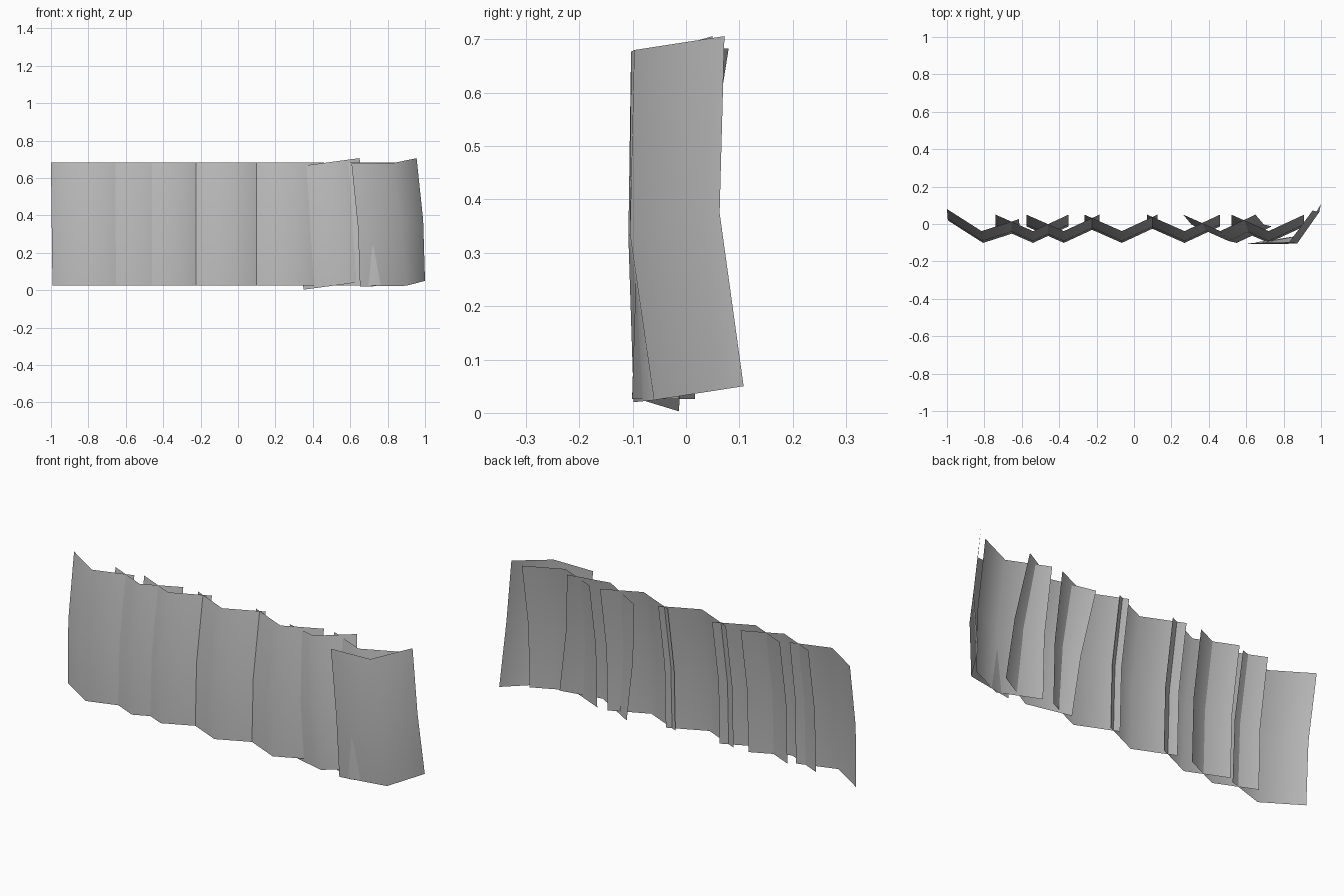
import bpy
from mathutils import Matrix, Vector

cube = bpy.data.objects.get("Cube")
if cube:
    bpy.data.objects.remove(cube, do_unlink=True)

grey = bpy.data.materials.new("plain_grey")
grey.use_nodes = True
colour = (0.5, 0.5, 0.5, 1)
grey.diffuse_color = colour
grey.node_tree.nodes["Principled BSDF"].inputs["Base Color"].default_value = colour

# Each row: height, and how far it swings forward from the top edge
ROWS = ((0.683, 0.0), (0.35, -0.053), (0.026, -0.063))


def add_panel(name, points):
    """Folded sheet of three rows by three columns."""
    faces = []
    for r in range(2):
        for c in range(2):
            a = r * 3 + c
            faces.append((a, a + 3, a + 4, a + 1))
    mesh = bpy.data.meshes.new(name)
    mesh.from_pydata(points, [], faces)
    mesh.materials.append(grey)
    mesh.shade_smooth()
    obj = bpy.data.objects.new(name, mesh)
    bpy.context.collection.objects.link(obj)
    return obj


def folded(fold_x, left=(-0.2, 0.05), right=(0.19, 0.05), drift=0.0):
    """Points of a sheet folded along a vertical line, tips swept back."""
    columns = (left, (0, -0.038), right)
    return [Vector((fold_x + x + drift * i, y + forward, z))
            for i, (z, forward) in enumerate(ROWS) for x, y in columns]


# Upright panels along the run
for i, x in enumerate((-0.54, -0.375, -0.065, 0.27, 0.72)):
    add_panel(f"upright_panel_{i + 1}", folded(x))

# End panel, turned slightly outward
add_panel("right_end_panel", folded(-0.815, (-0.185, 0.08), (0.2, 0.026), 0.004))

# Leaning panel, rolled sideways about its centre
centre = Vector((0.5, 0, 0.355))
roll = Matrix.Rotation(-0.134, 3, 'Y')
add_panel("leaning_panel", [centre + roll @ (p - centre) for p in folded(0.505)])

# Opposite end panel, turned and leaning across its neighbour
add_panel("left_end_panel", [
    (0.607, -0.103, 0.677), (0.83, -0.097, 0.68), (0.955, 0.072, 0.706),
    (0.642, -0.108, 0.33), (0.872, -0.105, 0.335), (0.99, 0.063, 0.375),
    (0.652, -0.098, 0.02), (0.9, -0.06, 0.024), (1.0, 0.108, 0.05)])
